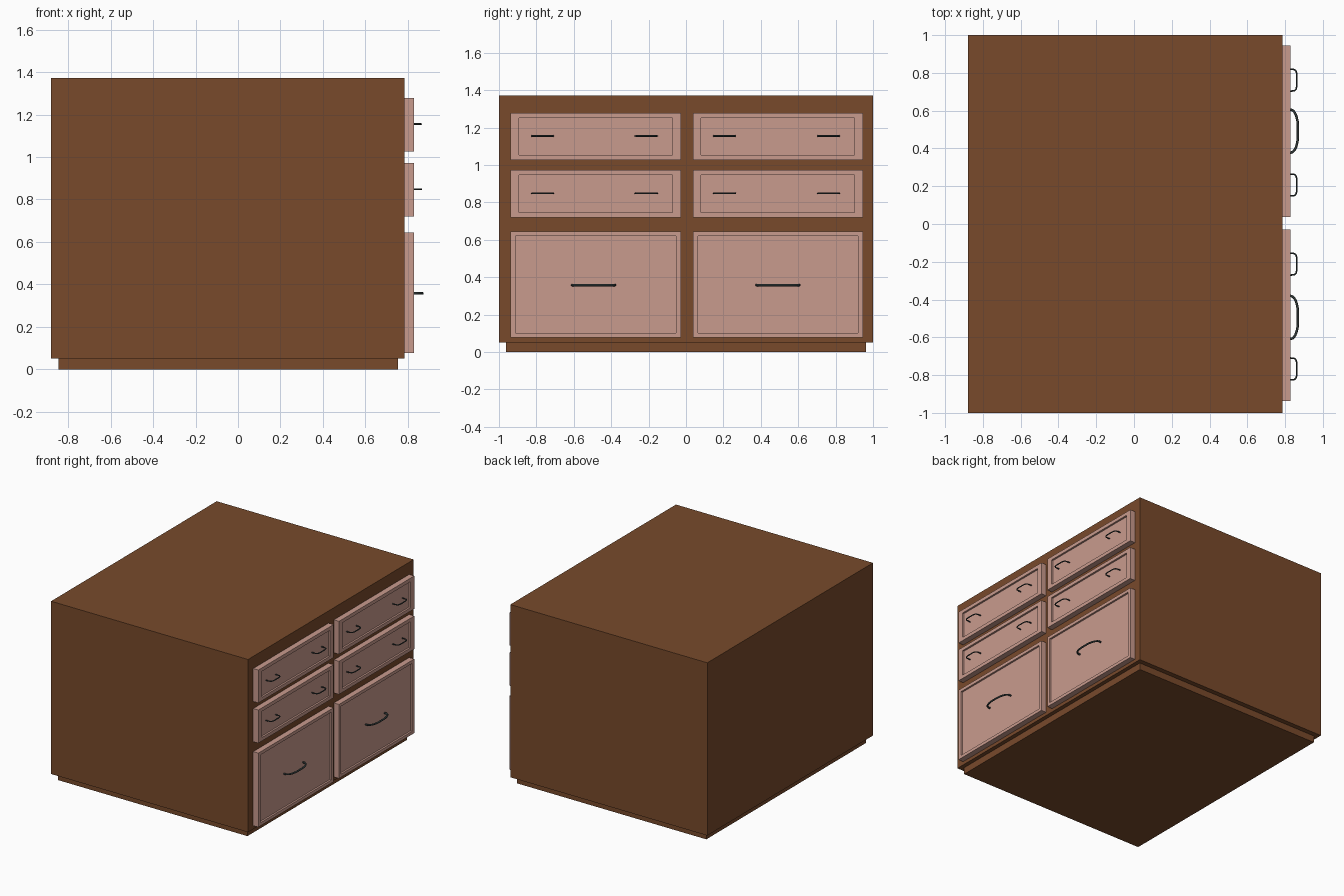
import bpy, bmesh

if "Cube" in bpy.data.objects:
    bpy.data.objects.remove(bpy.data.objects["Cube"])


def material(name, rgb):
    m = bpy.data.materials.new(name)
    m.diffuse_color = (*rgb, 1)
    m.use_nodes = True
    m.node_tree.nodes["Principled BSDF"].inputs["Base Color"].default_value = m.diffuse_color
    return m


WOOD = material("brown_wood", (0.188, 0.068, 0.024))
PANEL = material("pink_panel", (0.584, 0.328, 0.27))
METAL = material("dark_metal", (0.03, 0.042, 0.042))


def link(name, mesh, location=(0, 0, 0)):
    ob = bpy.data.objects.new(name, mesh)
    ob.location = location
    bpy.context.collection.objects.link(ob)
    return ob


def box_bmesh(lo, hi):
    bm = bmesh.new()
    bmesh.ops.create_cube(bm, size=1)
    for v in bm.verts:
        v.co = [(a + b) / 2 + c * (b - a) for a, b, c in zip(lo, hi, v.co)]
    return bm


def finish(name, bm, mat):
    mesh = bpy.data.meshes.new(name)
    bm.normal_update()
    bm.to_mesh(mesh)
    bm.free()
    mesh.materials.append(mat)
    return link(name, mesh)


def drawer(name, y0, y1, z0, z1, rim_y, rim_z, depth=0.014):
    """Drawer front with a recessed centre panel facing +x."""
    bm = box_bmesh((FACE - 0.002, y0, z0), (FRONT, y1, z1))
    bm.normal_update()
    face = max(bm.faces, key=lambda f: f.normal.x)
    face = bmesh.ops.extrude_discrete_faces(bm, faces=[face])["faces"][0]
    # extruded once for the rim, once for the recess wall
    cy, cz = (y0 + y1) / 2, (z0 + z1) / 2
    sy = 1 - 2 * rim_y / (y1 - y0)
    sz = 1 - 2 * rim_z / (z1 - z0)
    for v in face.verts:
        v.co.y = cy + (v.co.y - cy) * sy
        v.co.z = cz + (v.co.z - cz) * sz
    face = bmesh.ops.extrude_discrete_faces(bm, faces=[face])["faces"][0]
    for v in face.verts:
        v.co.x -= depth
    bmesh.ops.recalc_face_normals(bm, faces=bm.faces)
    return finish(name, bm, PANEL)


def handle_mesh(name, half, radius):
    """Round bow handle swept along half a profile and its mirror image."""
    pts = half + [(x, -y) for x, y in reversed(half) if y]
    cu = bpy.data.curves.new(name, "CURVE")
    cu.dimensions = "3D"
    cu.bevel_depth, cu.bevel_resolution = radius, 2
    cu.resolution_u, cu.use_fill_caps = 4, True
    sp = cu.splines.new("BEZIER")
    sp.bezier_points.add(len(pts) - 1)
    for p, (x, y) in zip(sp.bezier_points, pts):
        p.co = (x, y, 0)
        p.handle_left_type = p.handle_right_type = "AUTO"
    tmp = link(name + "_path", cu)
    bpy.context.view_layer.update()
    ev = tmp.evaluated_get(bpy.context.evaluated_depsgraph_get())
    mesh = bpy.data.meshes.new_from_object(ev)
    bpy.data.objects.remove(tmp)
    mesh.name = name
    mesh.materials.clear()
    mesh.materials.append(METAL)
    for poly in mesh.polygons:
        poly.use_smooth = len(poly.vertices) <= 4
    return mesh


FACE, FRONT = 0.785, 0.828

# Cabinet carcass and inset plinth
finish("cabinet_body", box_bmesh((-0.88, -1, 0.052), (FACE, 1, 1.372)), WOOD)
finish("plinth", box_bmesh((-0.846, -0.963, 0), (0.754, 0.963, 0.053)), WOOD)

# Handle shapes as (x, y) profiles
small = handle_mesh("small_handle", [(0.808, -0.058), (0.835, -0.0575), (0.853, -0.053),
                                     (0.860, -0.040), (0.862, 0)], 0.0042)
large = handle_mesh("large_handle", [(0.808, -0.114), (0.836, -0.112), (0.848, -0.102),
                                     (0.862, -0.07), (0.868, 0)], 0.0065)

# Two columns: a pair of shallow drawers over one deep drawer
for side, y0, y1 in (("left", -0.937, -0.028), ("right", 0.037, 0.946)):
    mid = (y0 + y1) / 2
    for row, z0, z1, hz in (("top", 1.027, 1.279, 1.155), ("middle", 0.72, 0.973, 0.848)):
        drawer(f"{row}_drawer_{side}", y0, y1, z0, z1, 0.044, 0.027)
        for n, off in enumerate((-0.285, 0.27)):
            link(f"{row}_handle_{side}_{n + 1}", small, (0, mid + off, hz))
    drawer(f"deep_drawer_{side}", y0, y1, 0.078, 0.644, 0.026, 0.024)
    link(f"deep_handle_{side}", large, (0, mid - 0.012 if y0 < 0 else mid, 0.358))
